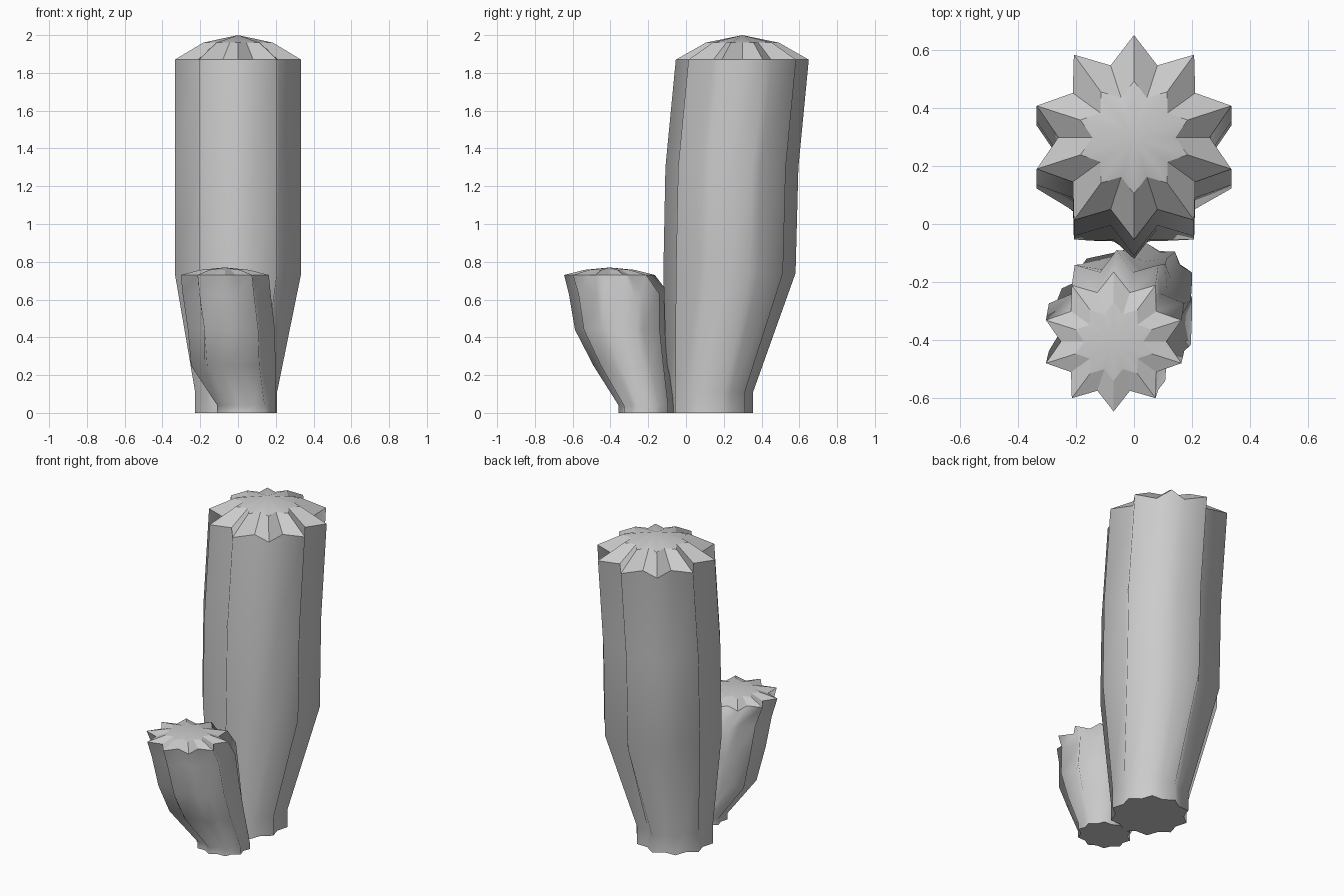
import bpy, bmesh
from math import sin, cos, pi

if "Cube" in bpy.data.objects:
    bpy.data.objects.remove(bpy.data.objects["Cube"])

RIBS = 10


def cactus_stem(name, rings, cap):
    """rings: (z, cx, cy, rx, ry, valley ratio); cap: (ring z, ring scale, tip z)."""
    bm = bmesh.new()
    n = RIBS * 2

    def star(z, cx, cy, rx, ry, valley):
        verts = []
        for i in range(n):
            a = -pi / 2 + i * pi / RIBS
            k = valley if i % 2 else 1.0
            verts.append(bm.verts.new((cx + rx * k * cos(a), cy + ry * k * sin(a), z)))
        return verts

    def bridge(low, high, smooth):
        for i in range(n):
            j = (i + 1) % n
            bm.faces.new((low[i], low[j], high[j], high[i])).smooth = smooth

    # ribbed body
    loops = [star(*r) for r in rings]
    for low, high in zip(loops, loops[1:]):
        bridge(low, high, True)
    bm.faces.new(loops[0][::-1])

    # faceted shoulder and domed tip
    z, cx, cy, rx, ry, valley = rings[-1]
    ring_z, scale, tip_z = cap
    inner = star(ring_z, cx, cy, rx * scale, ry * scale, valley)
    bridge(loops[-1], inner, False)
    tip = bm.verts.new((cx, cy, tip_z))
    for i in range(n):
        bm.faces.new((inner[i], inner[(i + 1) % n], tip)).smooth = True

    # crisp rims between body, shoulder and tip
    for loop in (loops[0], loops[-1], inner):
        for i in range(n):
            bm.edges.get((loop[i], loop[(i + 1) % n])).smooth = False

    mesh = bpy.data.meshes.new(name)
    bm.to_mesh(mesh)
    bm.free()
    obj = bpy.data.objects.new(name, mesh)
    bpy.context.collection.objects.link(obj)
    return obj


# tall main stem
cactus_stem("main_stem", [
    (0.00, -0.01, 0.127, 0.228, 0.228, 0.86),
    (0.11, -0.01, 0.127, 0.228, 0.228, 0.84),
    (0.74, 0.0, 0.230, 0.352, 0.350, 0.74),
    (1.30, 0.0, 0.243, 0.352, 0.352, 0.74),
    (1.87, 0.0, 0.298, 0.352, 0.352, 0.74),
], (1.96, 0.55, 2.0))

# short leaning side stem
cactus_stem("side_stem", [
    (0.00, 0.045, -0.212, 0.163, 0.145, 0.86),
    (0.04, 0.045, -0.212, 0.163, 0.145, 0.84),
    (0.25, -0.025, -0.285, 0.235, 0.205, 0.80),
    (0.44, -0.035, -0.340, 0.242, 0.248, 0.76),
    (0.63, -0.060, -0.355, 0.245, 0.265, 0.75),
    (0.73, -0.070, -0.405, 0.245, 0.240, 0.74),
], (0.757, 0.56, 0.77))
